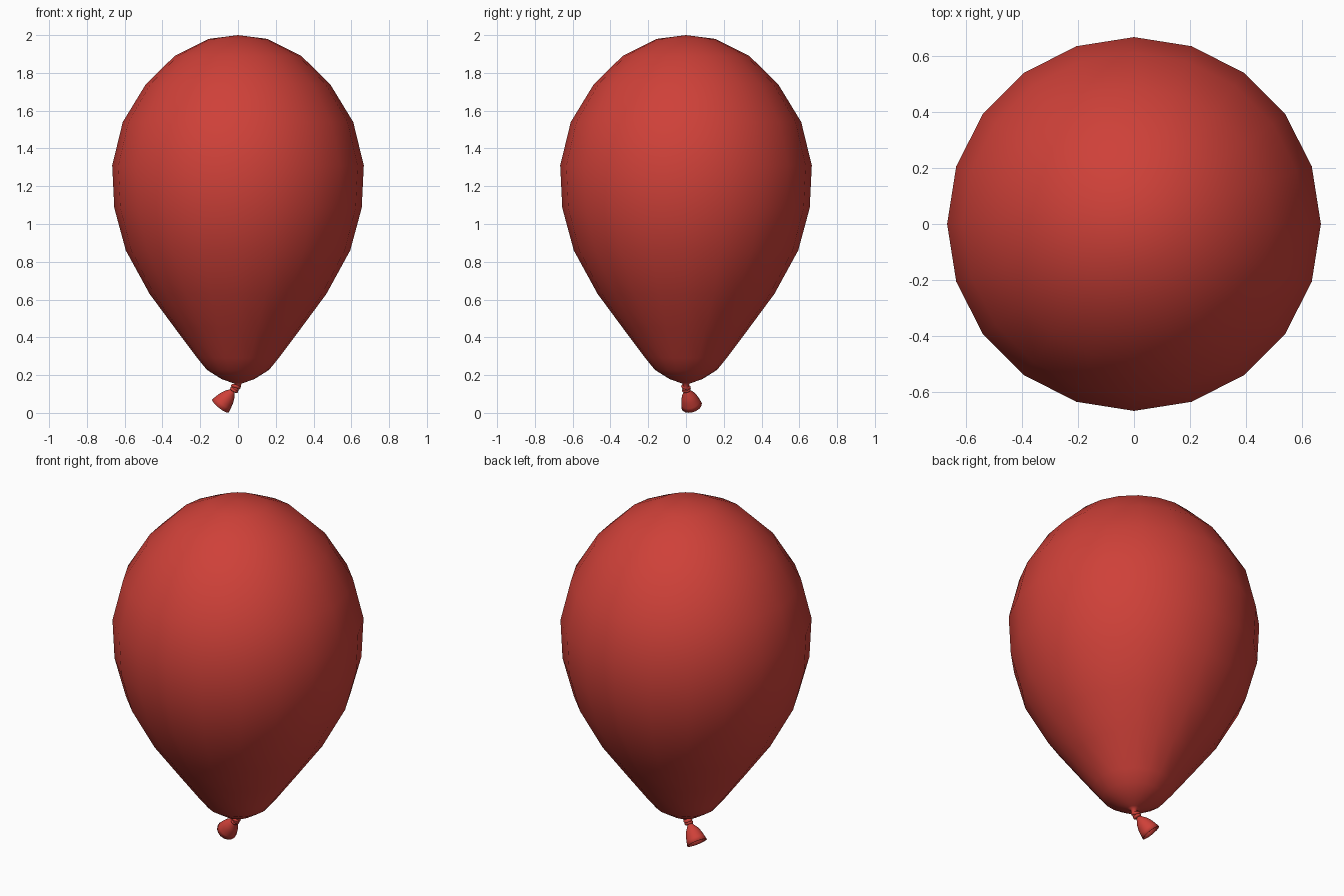
import bpy, bmesh, math
from mathutils import Vector, Matrix

cube = bpy.data.objects.get("Cube")
if cube:
    bpy.data.objects.remove(cube, do_unlink=True)

red = bpy.data.materials.new("balloon_red")
red.use_nodes = True
color = (0.62, 0.052, 0.04, 1)
red.diffuse_color = color
red.node_tree.nodes["Principled BSDF"].inputs["Base Color"].default_value = color


def finish(name, bm, matrix=Matrix()):
    bmesh.ops.recalc_face_normals(bm, faces=bm.faces)
    bm.transform(matrix)
    for f in bm.faces:
        f.smooth = True
    mesh = bpy.data.meshes.new(name)
    bm.to_mesh(mesh)
    bm.free()
    mesh.materials.append(red)
    obj = bpy.data.objects.new(name, mesh)
    bpy.context.collection.objects.link(obj)
    return obj


def lathe(name, profile, sides, matrix=Matrix()):
    """Spin (radius, height) points round z."""
    bm = bmesh.new()
    verts = [bm.verts.new((r, 0, z)) for r, z in profile]
    edges = [bm.edges.new(pair) for pair in zip(verts, verts[1:])]
    bmesh.ops.spin(bm, geom=verts + edges, cent=(0, 0, 0), axis=(0, 0, 1),
                   angle=math.tau, steps=sides, use_merge=True)
    bmesh.ops.remove_doubles(bm, verts=bm.verts, dist=0.0001)
    return finish(name, bm, matrix)


def aim(origin, direction):
    turn = Vector(direction).to_track_quat('Z', 'Y').to_matrix().to_4x4()
    return Matrix.Translation(origin) @ turn


# Inflated body
lathe("balloon_body", [
    (0, 2.0), (0.155, 1.98), (0.335, 1.89), (0.488, 1.74), (0.61, 1.54),
    (0.666, 1.31), (0.655, 1.085), (0.594, 0.86), (0.468, 0.63),
    (0.335, 0.45), (0.215, 0.29), (0.165, 0.228), (0.085, 0.178),
    (0.035, 0.161), (0.018, 0.155), (0.013, 0.13)], 20)

# Twisted knot: a core with two crossed rolls
lathe("knot_core", [(0, 0.022), (0.016, 0.014), (0.02, 0),
                    (0.016, -0.014), (0, -0.022)], 12,
      Matrix.Translation((-0.014, 0, 0.13)))


def ring(name, origin, direction, major, minor, sides=14, tube=8):
    circle = [(major + minor * math.cos(a), minor * math.sin(a))
              for a in (math.tau * i / tube for i in range(tube + 1))]
    lathe(name, circle, sides, aim(origin, direction))


ring("knot_upper_roll", (-0.012, 0, 0.138), (0.35, 0.2, 1), 0.017, 0.009)
ring("knot_lower_roll", (-0.02, 0.002, 0.122), (-0.6, 0.25, -1), 0.015, 0.009)

# Flared open tail
tail = lathe("balloon_tail", [
    (0.011, 0), (0.02, 0.016), (0.034, 0.036), (0.044, 0.06),
    (0.051, 0.088), (0.056, 0.112)], 16,
    aim((-0.025, 0.003, 0.122), (-0.068, 0.027, -0.085)))
shell = tail.modifiers.new("thin_rubber", 'SOLIDIFY')
shell.thickness = 0.004
shell.offset = -1
